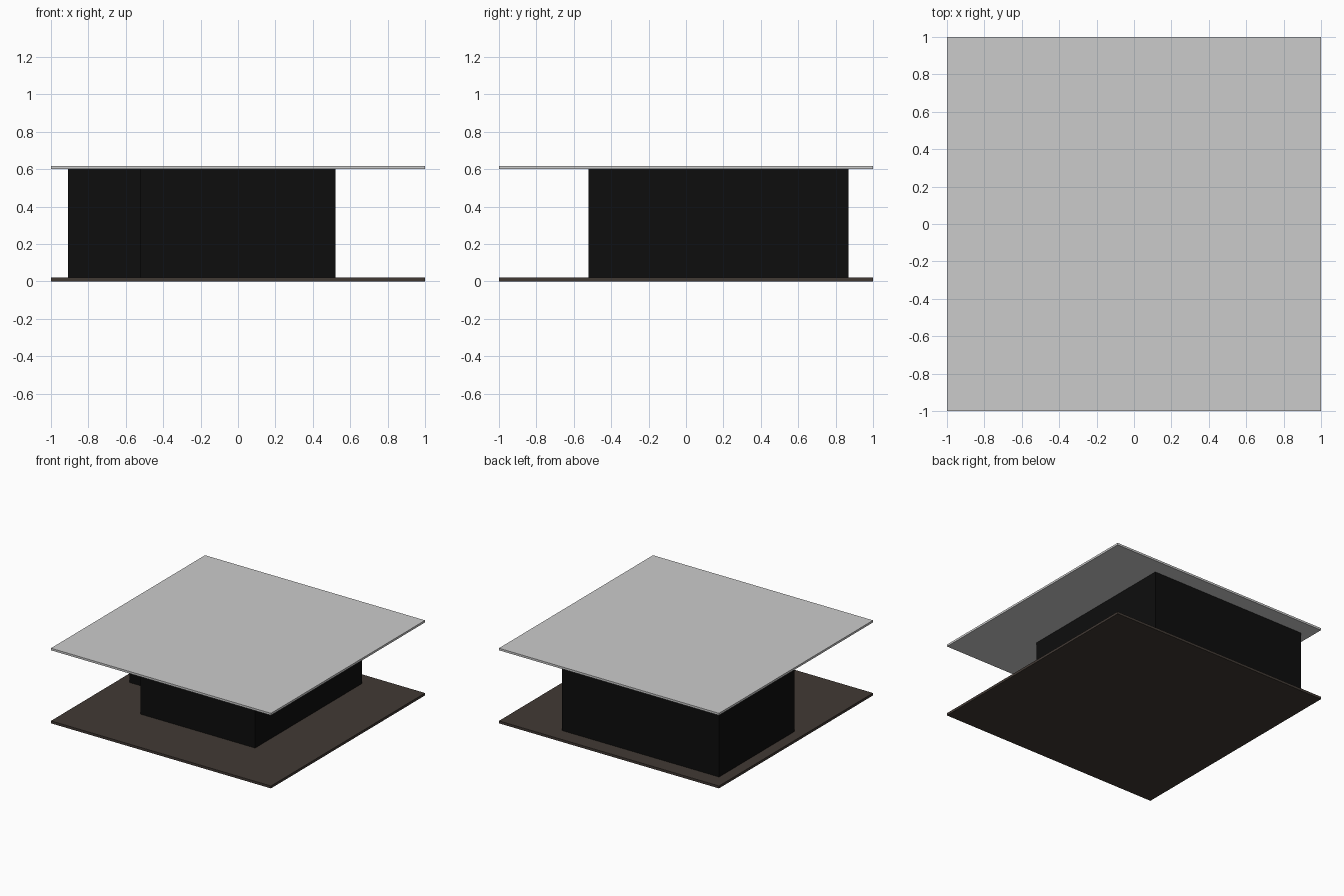
import bpy
import bmesh

if "Cube" in bpy.data.objects:
    bpy.data.objects.remove(bpy.data.objects["Cube"])


def material(name, rgb):
    mat = bpy.data.materials.new(name)
    mat.diffuse_color = (*rgb, 1.0)
    mat.use_nodes = True
    mat.node_tree.nodes["Principled BSDF"].inputs["Base Color"].default_value = mat.diffuse_color
    return mat


def prism(name, outline, z0, z1, mat=None):
    """Extrude a counter-clockwise plan outline from z0 up to z1."""
    bm = bmesh.new()
    face = bm.faces.new([bm.verts.new((x, y, z0)) for x, y in outline])
    ext = bmesh.ops.extrude_face_region(bm, geom=[face], use_keep_orig=True)
    top = [g for g in ext["geom"] if isinstance(g, bmesh.types.BMVert)]
    bmesh.ops.translate(bm, verts=top, vec=(0, 0, z1 - z0))
    bmesh.ops.recalc_face_normals(bm, faces=bm.faces)
    mesh = bpy.data.meshes.new(name)
    bm.to_mesh(mesh)
    bm.free()
    obj = bpy.data.objects.new(name, mesh)
    bpy.context.collection.objects.link(obj)
    if mat:
        mesh.materials.append(mat)
    return obj


brown = material("dark_brown", (0.053, 0.041, 0.034))
black = material("black", (0.004, 0.004, 0.004))

square = [(-1, -1), (1, -1), (1, 1), (-1, 1)]

# Floor slab and roof slab
prism("floor", square, 0.0, 0.02, brown)
prism("roof", square, 0.60, 0.617)

# Walled core with a side bay stepping out to the left
core = [(-0.52, -0.52), (0.52, -0.52), (0.52, 0.87),
        (-0.91, 0.87), (-0.91, -0.11), (-0.52, -0.11)]
prism("walls", core, 0.02, 0.60, black)
